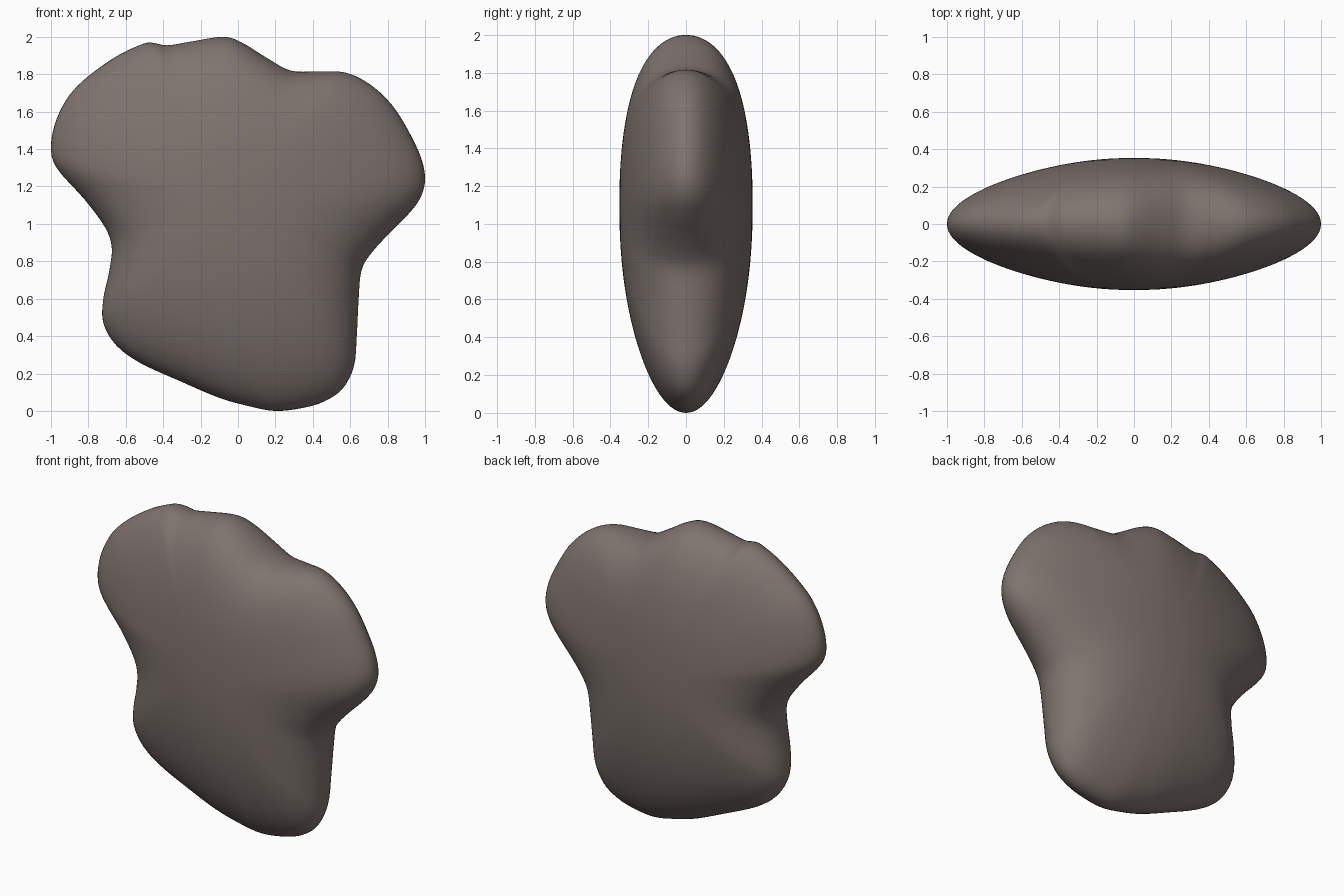
import bpy, bmesh, math
from mathutils import Vector

if "Cube" in bpy.data.objects:
    bpy.data.objects.remove(bpy.data.objects["Cube"])

# Front outline of the boulder (x, z), clockwise from the top
OUTLINE = [(-.08, 2), (.02, 1.97), (.15, 1.89), (.28, 1.82), (.42, 1.815), (.57, 1.81),
           (.7, 1.75), (.82, 1.64), (.91, 1.5), (.98, 1.35), (1, 1.23), (.97, 1.13),
           (.9, 1.04), (.8, .94), (.71, .84), (.66, .75), (.645, .6), (.635, .4),
           (.62, .24), (.56, .12), (.46, .05), (.34, .015), (.2, 0), (.06, .025),
           (-.1, .07), (-.3, .155), (-.52, .255), (-.65, .35), (-.72, .47), (-.72, .6),
           (-.69, .74), (-.675, .87), (-.71, .98), (-.82, 1.13), (-.97, 1.3), (-1, 1.42),
           (-.97, 1.56), (-.9, 1.69), (-.8, 1.79), (-.66, 1.89), (-.54, 1.95),
           (-.47, 1.97), (-.38, 1.955), (-.25, 1.975)]
CENTRE = Vector((0, 1.1))
CORE = (.79, 1.02)      # half width and half height of the rounded core
HALF_DEPTH = .353
RINGS = 56


def smooth_loop(points, steps):
    """Closed Catmull-Rom curve through the points."""
    pts = [Vector(p) for p in points]
    n, out = len(pts), []
    for i in range(n):
        a, b, c, d = (pts[(i + k) % n] for k in (-1, 0, 1, 2))
        for j in range(steps):
            t = j / steps
            out.append(.5 * (2 * b + (c - a) * t + (2 * a - 5 * b + 4 * c - d) * t * t
                             + (3 * b - a - 3 * c + d) * t ** 3))
    return out


def ring_point(p, s):
    """Shrink an outline point by s, easing from the outline to a smooth oval."""
    ray = p - CENTRE
    oval = ray / math.hypot(ray.x / CORE[0], ray.y / CORE[1])
    return CENTRE + s * oval.lerp(ray, s ** 2)


# Boulder: the outline shrinks towards a front and a back pole
loop = smooth_loop(OUTLINE, 4)
bm = bmesh.new()
rings = []
for r in range(1, RINGS):
    angle = math.pi * r / RINGS
    s = math.sin(angle)
    y = -math.copysign(HALF_DEPTH * math.sqrt(max(0, 1 - s ** 2.15)), math.cos(angle))
    if r == RINGS // 2:
        y = 0
    points = [ring_point(p, s) for p in loop]
    rings.append([bm.verts.new((q.x, y, q.y)) for q in points])
n = len(loop)
for a, b in zip(rings, rings[1:]):
    for i in range(n):
        bm.faces.new((a[i], a[(i + 1) % n], b[(i + 1) % n], b[i]))
for ring, y in ((rings[0], -HALF_DEPTH), (rings[-1], HALF_DEPTH)):
    pole = bm.verts.new((CENTRE.x, y, CENTRE.y))
    for i in range(n):
        bm.faces.new((ring[i], ring[(i + 1) % n], pole))
bmesh.ops.recalc_face_normals(bm, faces=bm.faces)
for f in bm.faces:
    f.smooth = True

mesh = bpy.data.meshes.new("boulder")
bm.to_mesh(mesh)
bm.free()
stone = bpy.data.materials.new("brown grey stone")
stone.diffuse_color = (.21, .172, .158, 1)
stone.use_nodes = True
stone.node_tree.nodes["Principled BSDF"].inputs["Base Color"].default_value = stone.diffuse_color
mesh.materials.append(stone)
boulder = bpy.data.objects.new("boulder", mesh)
bpy.context.collection.objects.link(boulder)
